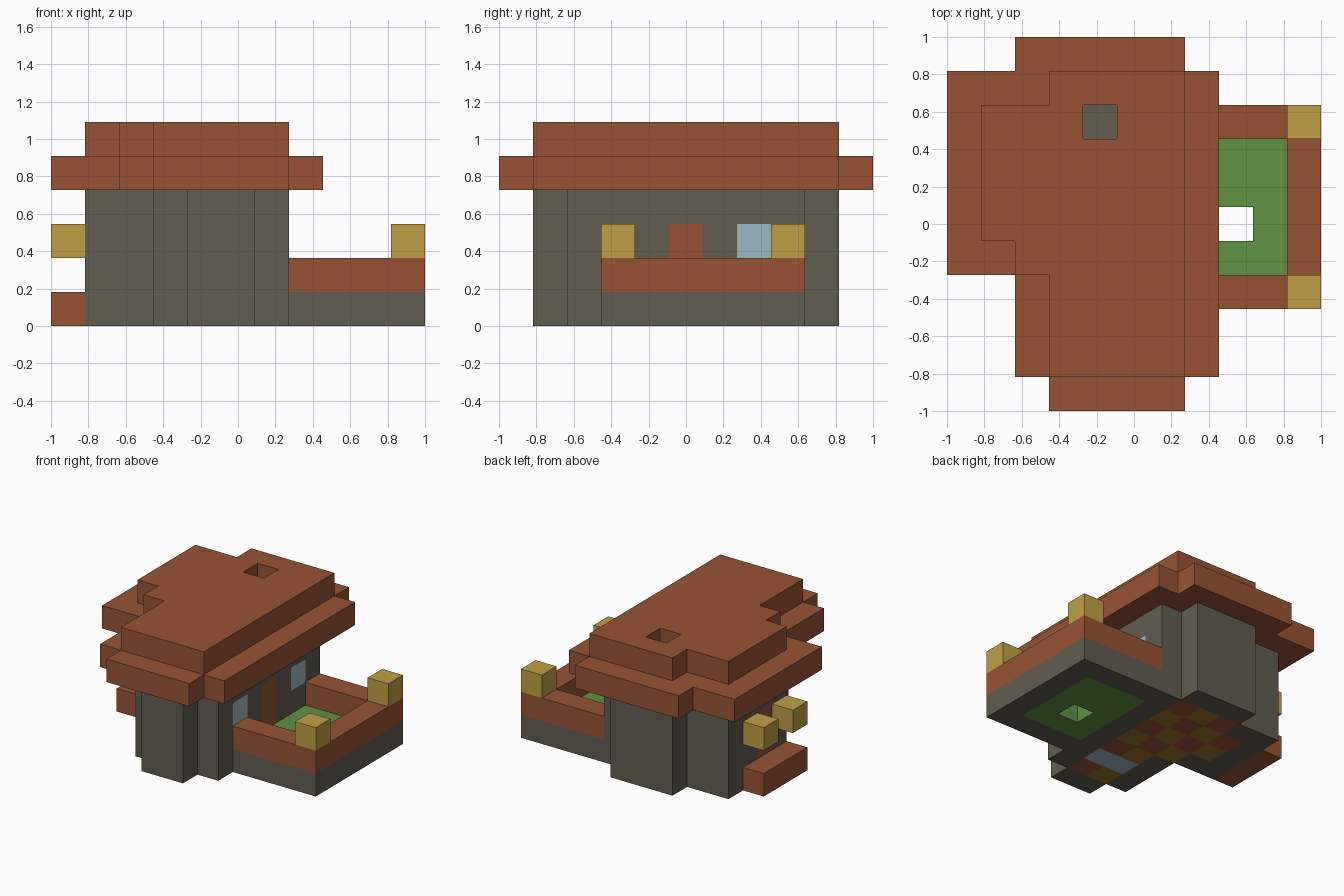
import bpy
import bmesh
from mathutils import Vector

default = bpy.data.objects.get("Cube")
if default:
    bpy.data.objects.remove(default, do_unlink=True)

UNIT = 2 / 11  # edge of one building block


def material(name, rgb):
    """Flat material from an sRGB colour, stored as linear values."""
    linear = [((c / 255 + 0.055) / 1.055) ** 2.4 for c in rgb] + [1.0]
    mat = bpy.data.materials.new(name)
    mat.use_nodes = True
    mat.diffuse_color = linear
    bsdf = mat.node_tree.nodes["Principled BSDF"]
    bsdf.inputs["Base Color"].default_value = linear
    bsdf.inputs["Roughness"].default_value = 0.9
    return mat


STONE = material("grey stone", (97, 93, 81))
BRICK = material("red brown timber", (151, 84, 52))
GRASS = material("grass green", (97, 146, 66))
LAMP = material("lamp gold", (192, 160, 70))
PLANK = material("plank ochre", (154, 116, 45))
GLASS = material("pale blue", (158, 184, 194))

STEPS = [Vector(d) for d in
         ((1, 0, 0), (-1, 0, 0), (0, 1, 0), (0, -1, 0), (0, 0, 1), (0, 0, -1))]


def rect(x0, x1, y0, y1):
    """Plan cells of a rectangle, end values not included."""
    return {(x, y) for x in range(x0, x1) for y in range(y0, y1)}


def blocks(name, plan, z0, z1, mats, pick=lambda x, y: 0):
    """Extrude plan cells from level z0 to z1 as a shell of exposed faces."""
    cells = {(x, y, z) for x, y in plan for z in range(z0, z1)}
    bm = bmesh.new()
    for cell in cells:
        centre = Vector(cell) + Vector((0.5, 0.5, 0.5))
        for n in STEPS:
            if tuple(int(c) for c in Vector(cell) + n) in cells:
                continue
            u = Vector((n.y, n.z, n.x))
            v = n.cross(u)
            corners = [centre + (n + u * a + v * b) / 2
                       for a, b in ((-1, -1), (1, -1), (1, 1), (-1, 1))]
            face = bm.faces.new([
                bm.verts.new(((p.x - 5.5) * UNIT, (p.y - 5.5) * UNIT, p.z * UNIT))
                for p in corners])
            face.material_index = pick(cell[0], cell[1])
    bmesh.ops.remove_doubles(bm, verts=bm.verts, dist=UNIT / 100)
    bmesh.ops.dissolve_limit(bm, angle_limit=0.01, verts=bm.verts,
                             edges=bm.edges, delimit={'MATERIAL'})
    mesh = bpy.data.meshes.new(name)
    bm.to_mesh(mesh)
    bm.free()
    for mat in mats:
        mesh.materials.append(mat)
    obj = bpy.data.objects.new(name, mesh)
    bpy.context.collection.objects.link(obj)
    return obj


# House plan: long hall, side wing, and stepped ends
house = rect(4, 6, 1, 2) | rect(3, 7, 2, 5) | rect(1, 7, 5, 9) | rect(3, 6, 9, 10)
around = ((1, 0), (-1, 0), (0, 1), (0, -1))
interior = {(x, y) for x, y in house
            if all((x + a, y + b) in house for a, b in around)}
eaves = {(x + a, y + b) for x, y in house
         for a in (-1, 0, 1) for b in (-1, 0, 1)}

# Openings in the walls
patio_door = {(6, 5)}
wing_door = {(1, 6)}
windows = {(6, 3), (6, 7)}
wall = house - interior

# Walls, in courses so that doors and windows fill their own gaps
blocks("wall_base", wall, 0, 1, [STONE])
blocks("wall_lower", wall - patio_door - wing_door, 1, 2, [STONE])
blocks("wall_middle", wall - patio_door - wing_door - windows, 2, 3, [STONE])
blocks("wall_upper", wall, 3, 4, [STONE])
blocks("patio_door", patio_door, 1, 3, [BRICK])
blocks("wing_door", wing_door, 1, 3, [BRICK])
blocks("windows", windows, 2, 3, [GLASS])

# Chequered floor with a pale strip across the hall
blocks("floor", interior, 0, 1, [PLANK, BRICK, GLASS],
       lambda x, y: 2 if y == 3 else (x + y) % 2)

# Roof with a chimney opening above the stone hearth
chimney = rect(4, 5, 8, 9)
ridge = rect(3, 7, 1, 10) | rect(2, 7, 4, 9) | rect(1, 7, 5, 9)
blocks("roof_eaves", eaves - chimney, 4, 5, [BRICK])
blocks("roof_top", ridge - chimney, 5, 6, [BRICK])
blocks("hearth", chimney, 1, 4, [STONE])

# Walled garden with a well hole in the lawn
garden = rect(7, 11, 3, 9)
lawn = rect(7, 10, 4, 8)
blocks("garden_base", garden - lawn, 0, 1, [STONE])
blocks("garden_wall", garden - lawn, 1, 2, [BRICK])
blocks("lawn", lawn - {(8, 5)}, 0, 1, [GRASS])

# Lamps on the garden corners and beside the wing door
for name, x, y in (("garden_lamp_front", 10, 3), ("garden_lamp_back", 10, 8),
                   ("door_lamp_front", 0, 5), ("door_lamp_back", 0, 7)):
    blocks(name, {(x, y)}, 2, 3, [LAMP])

# Doorstep of the wing
blocks("doorstep", rect(0, 1, 5, 8), 0, 1, [BRICK])
